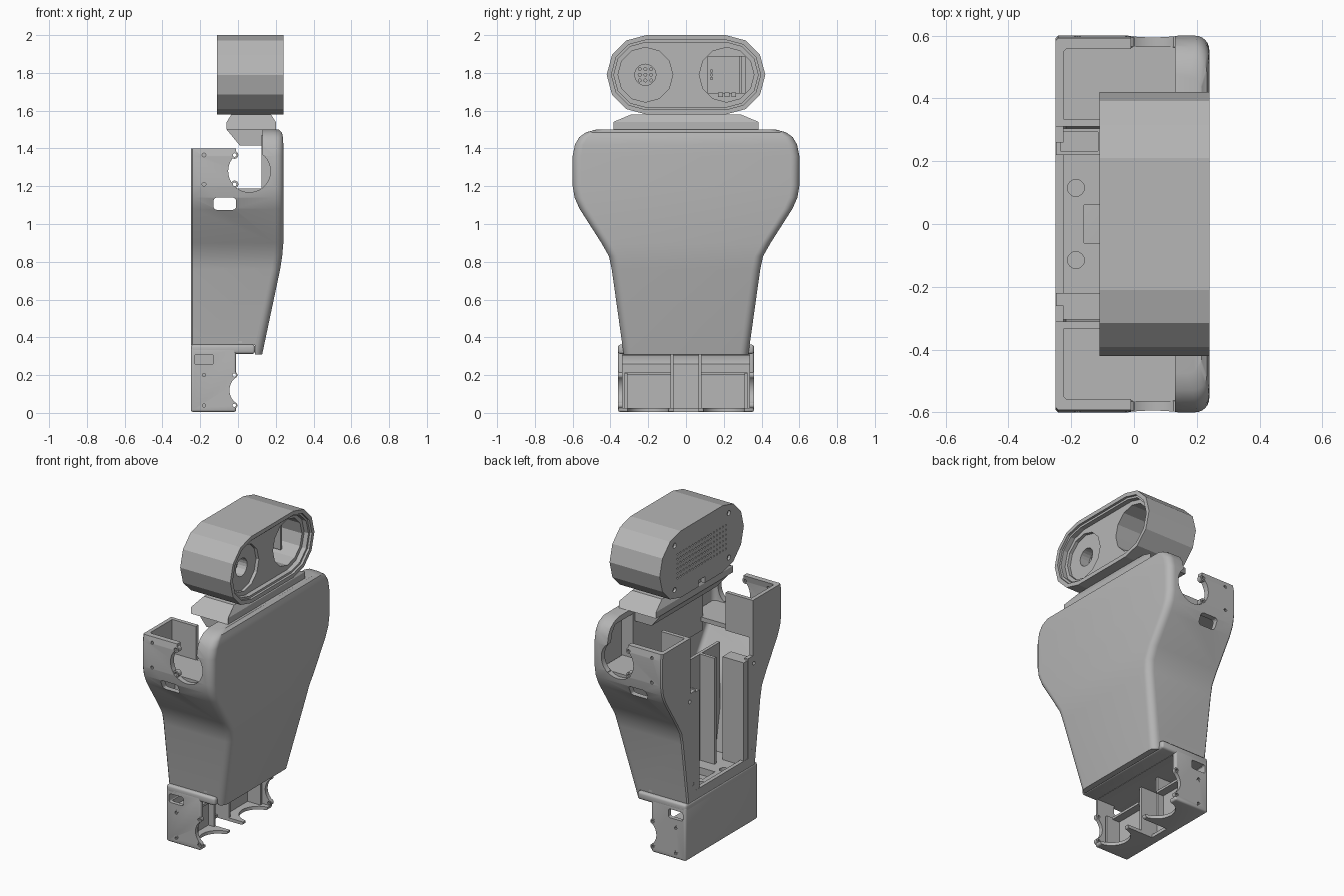
import bpy, bmesh, math
from mathutils import Vector

if "Cube" in bpy.data.objects:
    bpy.data.objects.remove(bpy.data.objects["Cube"], do_unlink=True)

GREY = bpy.data.materials.new("matte grey")
GREY.use_nodes = True
GREY.diffuse_color = (0.47, 0.47, 0.47, 1)
GREY.node_tree.nodes["Principled BSDF"].inputs["Base Color"].default_value = (0.47, 0.47, 0.47, 1)


def finish(bm, name):
    bmesh.ops.recalc_face_normals(bm, faces=bm.faces)
    me = bpy.data.meshes.new(name)
    bm.to_mesh(me)
    bm.free()
    me.materials.append(GREY)
    ob = bpy.data.objects.new(name, me)
    bpy.context.scene.collection.objects.link(ob)
    return ob


def loft(name, rings):
    """Skin closed rings of equal length and cap both ends."""
    bm = bmesh.new()
    loops = [[bm.verts.new(p) for p in r] for r in rings]
    for a, b in zip(loops, loops[1:]):
        for i in range(len(a)):
            j = (i + 1) % len(a)
            bm.faces.new((a[i], a[j], b[j], b[i]))
    bm.faces.new(loops[0])
    bm.faces.new(loops[-1])
    return finish(bm, name)


def boxes(name, spans):
    """One object from several (x0, x1, y0, y1, z0, z1) boxes."""
    bm = bmesh.new()
    for x0, x1, y0, y1, z0, z1 in spans:
        for v in bmesh.ops.create_cube(bm, size=1)["verts"]:
            v.co = Vector(((x0 + x1) / 2 + v.co.x * (x1 - x0),
                           (y0 + y1) / 2 + v.co.y * (y1 - y0),
                           (z0 + z1) / 2 + v.co.z * (z1 - z0)))
    return finish(bm, name)


def rods(name, axis, spots, r, length, sides=16):
    """Cylinders along one axis, centred on each spot."""
    bm = bmesh.new()
    turn = Vector(axis).to_track_quat("Z", "Y").to_matrix().to_4x4()
    for p in spots:
        m = turn.copy()
        m.translation = p
        bmesh.ops.create_cone(bm, cap_ends=True, segments=sides, radius1=r,
                              radius2=r, depth=length, matrix=m)
    return finish(bm, name)


def cut(ob, *tools):
    for t in tools:
        m = ob.modifiers.new("cut", "BOOLEAN")
        m.operation, m.solver, m.object = "DIFFERENCE", "EXACT", t
        dg = bpy.context.evaluated_depsgraph_get()
        me = bpy.data.meshes.new_from_object(ob.evaluated_get(dg))
        ob.modifiers.clear()
        ob.data = me
        bpy.data.objects.remove(t, do_unlink=True)


def rounded(ob, width):
    bev = ob.modifiers.new("round", "BEVEL")
    bev.width, bev.segments = width, 3
    return ob


def smooth(ob):
    bpy.ops.object.select_all(action="DESELECT")
    ob.select_set(True)
    bpy.context.view_layer.objects.active = ob
    bpy.ops.object.shade_smooth_by_angle(angle=math.radians(30))


def both(span):
    """A box span and its mirror across y = 0."""
    x0, x1, y0, y1, z0, z1 = span
    return [span, (x0, x1, -y1, -y0, z0, z1)]


def section(z, w, f, back, r):
    """Body section: square-ish back, rounded front corners."""
    half = [(back, w - 0.008), (back + 0.008, w)]
    for i in range(7):
        a = math.pi / 2 * (1 - i / 6)
        half.append((f - r + r * math.cos(a), w - r + r * math.sin(a)))
    return [(x, y, z) for x, y in half] + [(x, -y, z) for x, y in reversed(half)]


# Torso shell: (height, half width, front depth)
rows = [(0.31, 0.33, 0.128), (0.76, 0.393, 0.223), (0.83, 0.408, 0.234), (0.9, 0.448, 0.24),
        (1.08, 0.563, 0.24), (1.14, 0.59, 0.24), (1.2, 0.6, 0.24), (1.36, 0.6, 0.24),
        (1.42, 0.588, 0.24), (1.46, 0.565, 0.238), (1.485, 0.53, 0.232), (1.5, 0.475, 0.215)]
torso = loft("torso_shell", [section(z, w, f, -0.25, 0.045) for z, w, f in rows])
t = 0.035
inner = [(min(max(z, 0.39), 1.465), w - t, f - t) for z, w, f in rows[:-2]]
inner[-1] = (1.465, 0.52, 0.2)
ARM = [(x, 0, z) for x in (-0.18, -0.018) for z in (1.21, 1.365)]
cut(torso,
    loft("cavity", [section(z, w, f, -0.225, 0.03) for z, w, f in inner]),
    boxes("top_cut", [(-0.4, 0.13, -0.8, 0.8, 1.4, 1.7)]),
    boxes("arm_slot", [(-0.01, 0.13, -0.8, 0.8, 1.19, 1.45)]),
    rods("arm_hole", (0, 1, 0), [(0.06, 0, 1.28)], 0.112, 1.4, 40),
    boxes("back_opening", [(-0.4, -0.15, -0.26, 0.26, 0.42, 1.1)]),
    boxes("upper_back_opening", [(-0.4, -0.15, -0.31, 0.31, 1.05, 1.5)]),
    boxes("lip_space", [(-0.4, 0.09, -0.5, 0.5, 0.2, 0.36)]),
    boxes("floor_hole", [(-0.16, -0.02, -0.06, 0.06, 0.2, 0.5)]),
    rods("floor_screws", (0, 0, 1), [(-0.185, y, 0.4) for y in (-0.115, 0.115)], 0.027, 0.06),
    rods("back_screws", (1, 0, 0), [(-0.25, s * y, z) for s in (-1, 1)
                                    for y, z in ((0.29, 0.47), (0.32, 1.0))], 0.012, 0.1, 12),
    rounded(boxes("cable_slot", [(-0.13, -0.01, -0.8, 0.8, 1.075, 1.14)]), 0.018),
    rods("side_screws", (0, 1, 0), ARM, 0.01, 1.4, 10))
smooth(torso)

# Screw ears beside the arm holes
ears = rods("arm_screw_ears", (0, 1, 0), [(x, y, z) for x, _, z in ARM[2:]
                                          for y in (-0.58, 0.58)], 0.02, 0.03)
cut(ears, rods("ear_holes", (0, 1, 0), ARM[2:], 0.01, 1.4, 10))

# Shoulder pockets: floor and inner wall; pad behind the chest
boxes("shoulder_pockets", both((-0.24, 0.2, 0.33, 0.565, 1.16, 1.188))
      + both((-0.249, -0.06, 0.31, 0.335, 1.16, 1.4)))
boxes("chest_pad", [(0.125, 0.21, -0.35, 0.35, 1.1, 1.47)])

# Towers and dividers seen through the open back
towers = boxes("back_towers", both((-0.249, -0.1, 0.22, 0.305, 0.385, 1.04)))
cut(towers, boxes("tower_well", [(-0.235, -0.115, 0.232, 0.293, 0.5, 1.2)]))
boxes("inner_dividers", [(0.0, 0.02, -0.34, 0.34, 0.37, 1.06)]
      + both((-0.1, 0.01, 0.14, 0.16, 0.385, 1.06)))

# Base box, open to the front, with a projecting lip
base = rounded(boxes("base_box", [(-0.25, -0.01, -0.36, 0.36, 0.005, 0.345)]), 0.012)
corners = [(x, 0, z) for x in (-0.18, -0.02) for z in (0.04, 0.2)]
cut(base,
    boxes("base_cavity", [(-0.225, 0.2, -0.335, 0.335, 0.025, 0.31)]),
    rods("hip_hole", (0, 1, 0), [(0.04, 0, 0.12)], 0.085, 1, 32),
    rounded(boxes("side_window", [(-0.23, -0.13, -0.8, 0.8, 0.255, 0.31)]), 0.012),
    boxes("bottom_notch", [(-0.19, 0.1, -0.065, 0.065, -0.1, 0.1)]),
    rods("bottom_cable_holes", (0, 0, 1), [(0, y, 0) for y in (-0.2, 0.2)], 0.11, 0.1, 24),
    rods("base_screws", (0, 1, 0), corners, 0.009, 1, 10))
smooth(base)
lip = rounded(boxes("base_lip", [(-0.25, 0.09, -0.36, 0.36, 0.312, 0.362)]), 0.014)
cut(lip, boxes("lip_opening", [(-0.16, -0.02, -0.06, 0.06, 0.2, 0.5)]))
smooth(lip)
boxes("hip_pockets", both((-0.24, -0.11, 0.065, 0.082, 0.01, 0.31))
      + both((-0.24, -0.1, 0.08, 0.325, 0.2, 0.215))
      + both((-0.24, -0.06, 0.31, 0.325, 0.01, 0.21))
      + both((-0.24, -0.15, 0.08, 0.32, 0.02, 0.2)))
bosses = rods("screw_bosses", (0, 1, 0),
              [(x, y, z) for x, _, z in corners for y in (-0.349, 0.349)], 0.017, 0.024)
cut(bosses, rods("boss_holes", (0, 1, 0), corners, 0.009, 1, 10))

# Neck: tapered plate over a narrower chamfered bracket
plate = [(-0.06, 0.385, 1.5), (-0.06, 0.385, 1.54), (-0.035, 0.29, 1.58),
         (0.175, 0.29, 1.58), (0.2, 0.385, 1.54), (0.2, 0.385, 1.5)]
loft("neck_plate", [[(x, s * y, z) for x, y, z in plate] for s in (-1, 1)])
bracket = [(-0.06, 1.5), (0.01, 1.415), (0.13, 1.415), (0.13, 1.5)]
loft("neck_bracket", [[(x, y, z) for x, z in bracket] for y in (-0.33, 0.33)])
boxes("neck_post", [(-0.03, 0.15, -0.06, 0.06, 1.57, 1.6)])

# Head: long capsule with faceted ends
CZ, EYE = 1.79, 0.215


def capsule(x, r):
    ring = []
    for side, start in ((1, -90), (-1, 90)):
        for i in range(7):
            a = math.radians(start + 30 * i)
            ring.append((x, side * 0.21 + r * math.cos(a), CZ + r * math.sin(a)))
    return ring


head = loft("head", [capsule(x, 0.21) for x in (-0.11, 0.24)])
grille = [(-0.11, -0.24 + 0.03 * i, CZ - 0.075 + 0.03 * j) for i in range(17) for j in range(6)]
cut(head,
    loft("rim_step", [capsule(0.225, 0.185), capsule(0.3, 0.185)]),
    loft("face_recess", [capsule(0.195, 0.172), capsule(0.25, 0.172)]),
    rods("open_eye", (1, 0, 0), [(0.1, EYE, CZ)], 0.145, 0.3, 12),
    rods("flat_eye", (1, 0, 0), [(0.2, -EYE, CZ)], 0.145, 0.05, 12),
    rods("eye_well", (1, 0, 0), [(0.16, -EYE, CZ)], 0.056, 0.1, 20),
    rods("mic_holes", (1, 0, 0), [(0.1, -EYE + 0.03 * i, CZ + 0.03 * j)
                                  for i in (-1, 0, 1) for j in (-1, 0, 1)], 0.008, 0.08, 8),
    rods("grille_holes", (1, 0, 0), grille, 0.006, 0.04, 6),
    rods("head_screws", (1, 0, 0), [(-0.11, y, CZ + z) for y in (-0.27, 0.27)
                                    for z in (-0.14, 0.14)], 0.016, 0.03, 12),
    boxes("cable_notch", [(-0.2, -0.085, -0.03, 0.03, 1.5, 1.62)]))

# Small electronics inside the open eye
board = boxes("eye_board", [(-0.06, -0.03, EYE - 0.1, EYE + 0.1, CZ - 0.1, CZ + 0.1),
                            (-0.04, 0.1, 0.28, 0.295, CZ - 0.1, CZ + 0.1)]
              + [(-0.04, 0.02, 0.17 + 0.035 * i, 0.195 + 0.035 * i, z - 0.012, z + 0.012)
                 for i in range(3) for z in (CZ - 0.105, CZ + 0.105)])
cut(board, rods("board_holes", (1, 0, 0), [(-0.03, 0.135, CZ + z) for z in (-0.02, 0, 0.02)],
                0.006, 0.02, 8))
